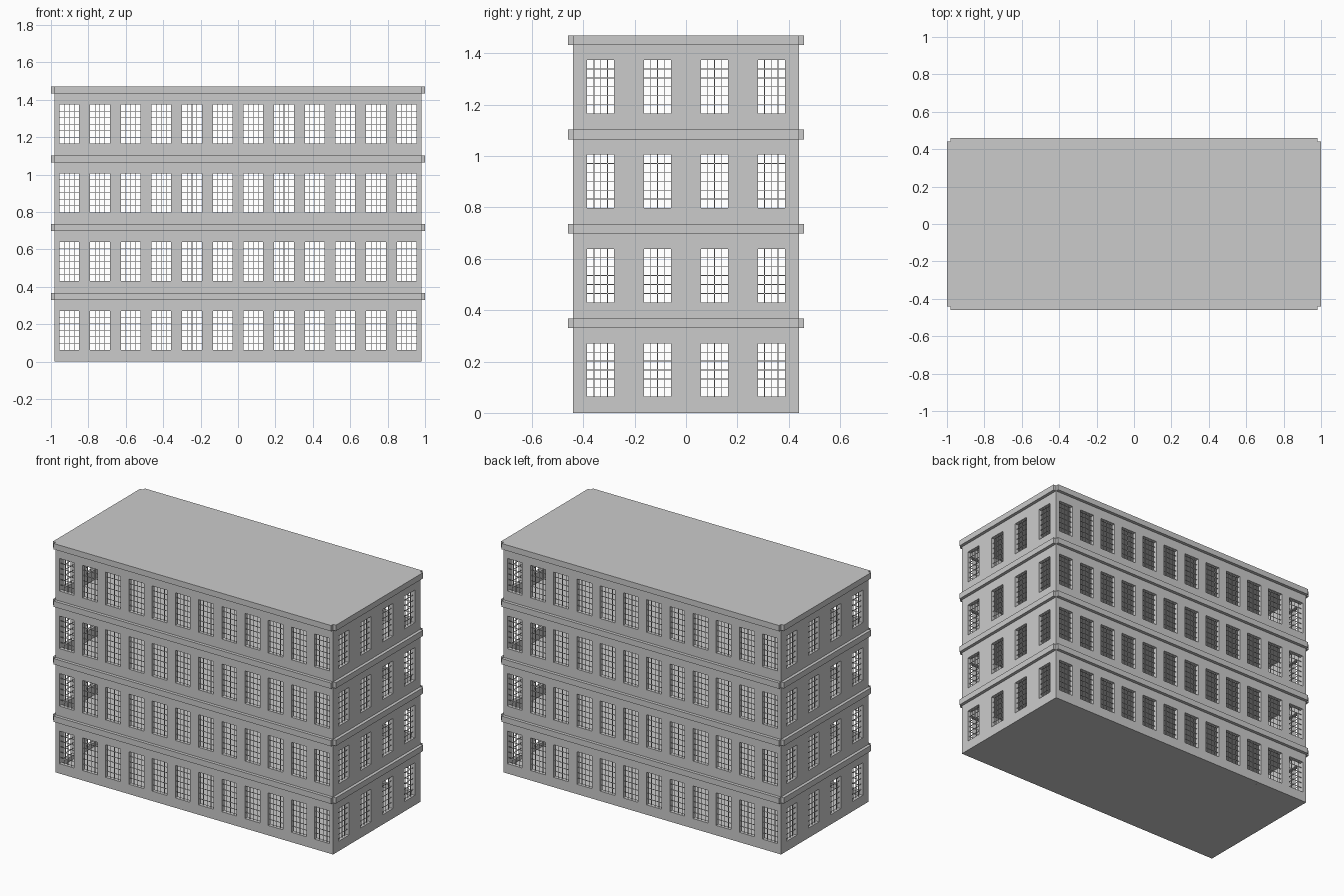
import bpy, bmesh
from math import pi
from mathutils import Matrix, Vector

if "Cube" in bpy.data.objects:
    bpy.data.objects.remove(bpy.data.objects["Cube"])

HX, HY = 0.98, 0.44          # half size of the wall block
FLOOR, LEVELS = 0.3675, 4    # storey height and count
SILL, HEAD = 0.063, 0.271    # window bottom / top within a storey
WIN, T = 0.105, 0.025        # window width, wall thickness
LEDGE, OUT = 0.037, 0.02     # string course height and projection
BAR = 0.003                  # glazing bar thickness


def finish(bm, name, matrix=Matrix()):
    mesh = bpy.data.meshes.new(name)
    bmesh.ops.recalc_face_normals(bm, faces=bm.faces)
    bm.to_mesh(mesh)
    bm.free()
    obj = bpy.data.objects.new(name, mesh)
    obj.matrix_world = matrix
    bpy.context.collection.objects.link(obj)
    return obj


def box(bm, lo, hi):
    lo, hi = Vector(lo), Vector(hi)
    m = Matrix.Translation((lo + hi) / 2) @ Matrix.Diagonal((*(hi - lo), 1))
    bmesh.ops.create_cube(bm, size=1, matrix=m)


def wall(name, half, count, pitch, matrix):
    """Pierced wall in the local xz plane, outside at y=0, thickness towards +y."""
    centres = [(i - (count - 1) / 2) * pitch for i in range(count)]
    xs = [-half] + [c + s * WIN / 2 for c in centres for s in (-1, 1)] + [half]
    zs = [0] + [k * FLOOR + z for k in range(LEVELS) for z in (SILL, HEAD)] + [FLOOR * LEVELS]
    bm = bmesh.new()
    grid = [[bm.verts.new((x, 0, z)) for z in zs] for x in xs]
    for i in range(len(xs) - 1):
        for j in range(len(zs) - 1):
            if not (i % 2 and j % 2):        # odd/odd cells are window openings
                bm.faces.new((grid[i][j], grid[i + 1][j], grid[i + 1][j + 1], grid[i][j + 1]))
    # thicken the sheet
    ext = bmesh.ops.extrude_face_region(bm, geom=bm.faces[:], use_keep_orig=True)
    moved = [g for g in ext["geom"] if isinstance(g, bmesh.types.BMVert)]
    bmesh.ops.translate(bm, verts=moved, vec=(0, T, 0))
    finish(bm, name + "_wall", matrix)

    # glazing bars: 4 columns by 6 rows in each opening
    bm = bmesh.new()
    y0, y1, r = T / 2 - BAR / 2, T / 2 + BAR / 2, BAR / 2
    for c in centres:
        for k in range(LEVELS):
            z0, z1 = k * FLOOR + SILL, k * FLOOR + HEAD
            for n in range(1, 4):
                x = c + (n / 4 - 0.5) * WIN
                box(bm, (x - r, y0, z0), (x + r, y1, z1))
            for n in range(1, 6):
                z = z0 + (z1 - z0) * n / 6
                box(bm, (c - WIN / 2, y0, z - r), (c + WIN / 2, y1, z + r))
    finish(bm, name + "_window_bars", matrix)


def ledges(name, half, matrix):
    bm = bmesh.new()
    for k in range(1, LEVELS + 1):
        box(bm, (-half, -OUT, k * FLOOR - LEDGE), (half, 0, k * FLOOR))
    finish(bm, name + "_ledges", matrix)


# four sides: local outside is -y, turned about z
for name, turn, dist, half, trim, count, pitch in (
        ("front", 0, HY, HX, 0, 12, 0.164),
        ("right", pi / 2, HX, HY, T, 4, 0.2215),
        ("back", pi, HY, HX, 0, 12, 0.164),
        ("left", -pi / 2, HX, HY, T, 4, 0.2215)):
    m = Matrix.Rotation(turn, 4, 'Z') @ Matrix.Translation((0, -dist, 0))
    wall(name, half - trim, count, pitch, m)
    ledges(name, half, m)

# ground slab, storey slabs and roof
for k in range(LEVELS + 1):
    top = k * FLOOR if k else LEDGE
    bm = bmesh.new()
    box(bm, (-HX + T, -HY + T, top - LEDGE), (HX - T, HY - T, top))
    finish(bm, "ground_slab" if k == 0 else "roof" if k == LEVELS else f"floor_slab_{k}")
